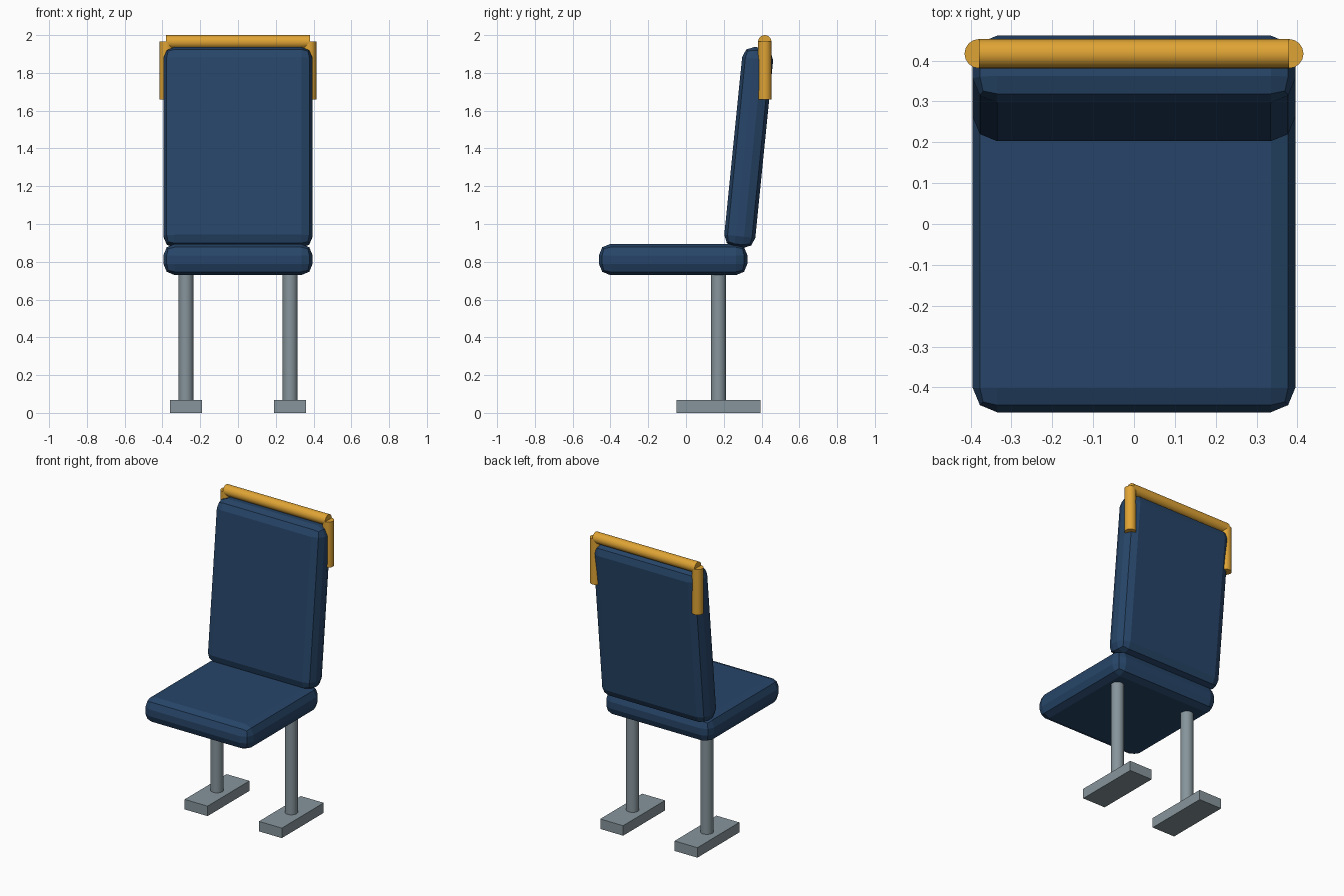
import bpy, math

if "Cube" in bpy.data.objects:
    bpy.data.objects.remove(bpy.data.objects["Cube"])


def material(name, rgb):
    m = bpy.data.materials.new(name)
    m.diffuse_color = (*rgb, 1)
    m.use_nodes = True
    m.node_tree.nodes["Principled BSDF"].inputs["Base Color"].default_value = m.diffuse_color
    return m


BLUE = material("blue_fabric", (0.02, 0.06, 0.14))
GOLD = material("yellow_rail", (0.74, 0.37, 0.035))
GREY = material("grey_metal", (0.24, 0.30, 0.33))


def box(name, mat, centre, size, tilt=0, bevel=0):
    bpy.ops.mesh.primitive_cube_add(size=1, location=centre)
    o = bpy.context.object
    o.name = name
    o.scale = size
    bpy.ops.object.transform_apply(location=False, rotation=False, scale=True)
    o.rotation_euler.x = tilt
    o.data.materials.append(mat)
    if bevel:
        b = o.modifiers.new("bevel", 'BEVEL')
        b.width = bevel
        b.segments = 2
    return o


def tube(name, mat, centre, radius, length, rot=(0, 0, 0)):
    bpy.ops.mesh.primitive_cylinder_add(vertices=16, radius=radius, depth=length,
                                        location=centre, rotation=rot)
    o = bpy.context.object
    o.name = name
    o.data.materials.append(mat)
    bpy.ops.object.shade_smooth_by_angle(angle=math.radians(30))
    return o


# Cushions
box("seat", BLUE, (0, -0.068, 0.812), (0.79, 0.786, 0.165), bevel=0.06)
box("backrest", BLUE, (0, 0.332, 1.405), (0.79, 0.165, 1.065), tilt=-0.1, bevel=0.06)

# Grab rail across the top
tube("top_rail", GOLD, (0, 0.417, 1.964), 0.036, 0.76, (0, math.pi / 2, 0))

# Mirrored rail posts, legs and feet
for side, s in (("left", -1), ("right", 1)):
    tube(side + "_rail_post", GOLD, (s * 0.379, 0.417, 1.8125), 0.036, 0.305)
    tube(side + "_leg", GREY, (s * 0.276, 0.172, 0.405), 0.04, 0.69)
    box(side + "_foot", GREY, (s * 0.276, 0.172, 0.0335), (0.17, 0.445, 0.067))
